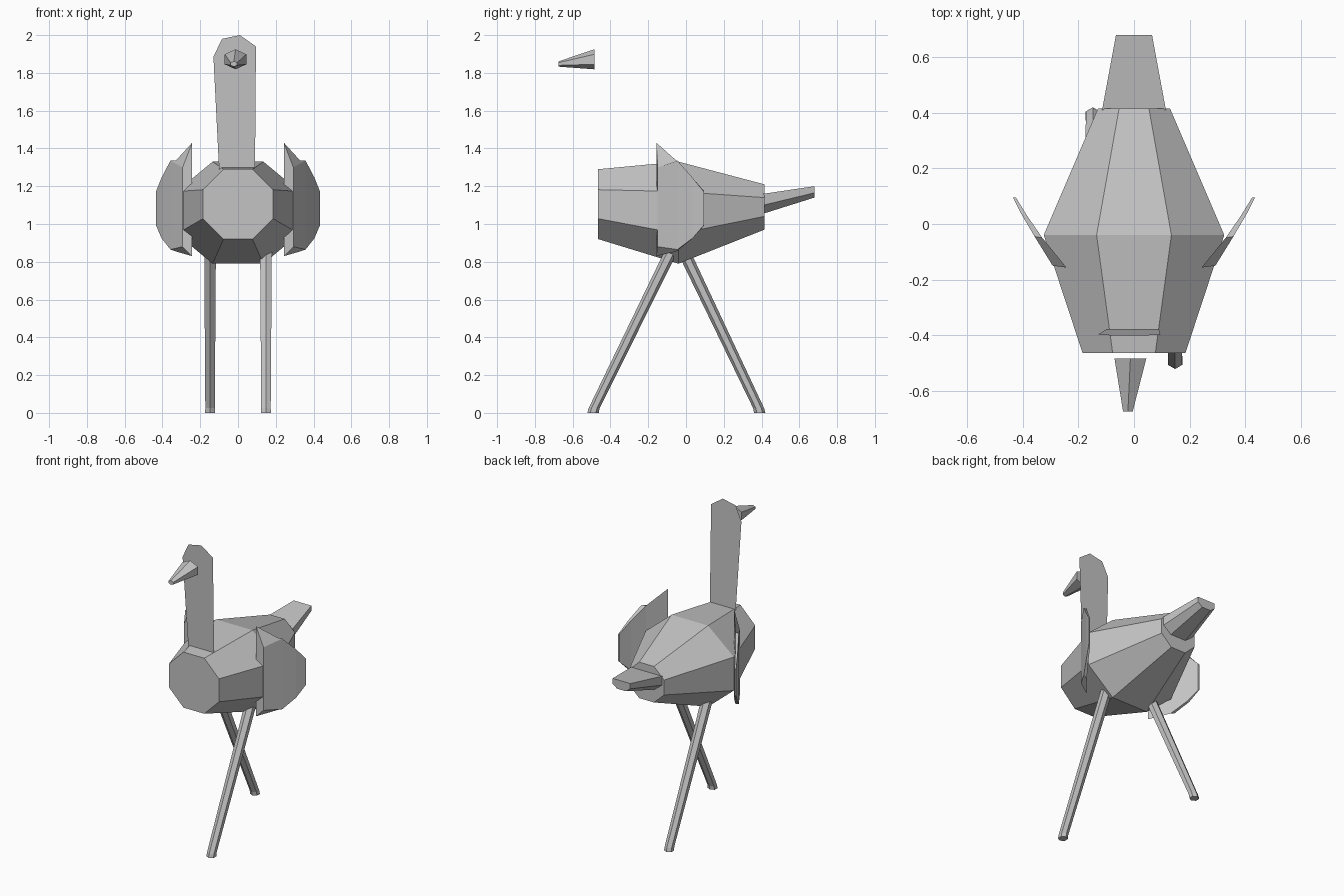
import bpy
import bmesh
from math import sin, cos, pi

cube = bpy.data.objects.get("Cube")
if cube:
    bpy.data.objects.remove(cube, do_unlink=True)

grey = bpy.data.materials.new("plain_grey")
grey.use_nodes = True
COLOUR = (0.55, 0.55, 0.55, 1)
grey.diffuse_color = COLOUR
grey.node_tree.nodes["Principled BSDF"].inputs["Base Color"].default_value = COLOUR


def finish(name, bm):
    """Turn a bmesh into a flat shaded object."""
    bmesh.ops.recalc_face_normals(bm, faces=bm.faces)
    mesh = bpy.data.meshes.new(name)
    bm.to_mesh(mesh)
    bm.free()
    mesh.materials.append(grey)
    obj = bpy.data.objects.new(name, mesh)
    bpy.context.collection.objects.link(obj)
    return obj


def loft(name, rings):
    """Skin a list of equal-length point rings and cap both ends."""
    bm = bmesh.new()
    loops = [[bm.verts.new(p) for p in ring] for ring in rings]
    n = len(loops[0])
    for a, b in zip(loops, loops[1:]):
        for i in range(n):
            j = (i + 1) % n
            bm.faces.new((a[i], a[j], b[j], b[i]))
    bm.faces.new(loops[0])
    bm.faces.new(loops[-1])
    return finish(name, bm)


def ngon(sides, rx, ry, turn):
    """Points of a stretched polygon, rx and ry being its corner radii."""
    angles = [2 * pi * (i + turn) / sides for i in range(sides)]
    return [(rx * cos(a), ry * sin(a)) for a in angles]


# Body: three octagons, flat side up (y, centre z, half width, half height)
body = []
for y, z, w, h in [(-0.465, 1.105, 0.185, 0.185),
                   (-0.04, 1.06, 0.325, 0.27),
                   (0.415, 1.09, 0.13, 0.12)]:
    k = cos(pi / 8)
    body.append([(u, y, z + v) for u, v in ngon(8, w / k, h / k, 0.5)])
loft("body", body)

# Tail: flat on top, bevelled underneath (y, half width, top, middle, bottom)
tail = []
for y, w, top, mid, low in [(0.41, 0.115, 1.16, 1.10, 1.055),
                            (0.68, 0.065, 1.20, 1.165, 1.14)]:
    tail.append([(-w, y, top), (w, y, top), (w, y, mid),
                 (w / 2, y, low), (-w / 2, y, low), (-w, y, mid)])
loft("tail", tail)

# Neck and head: one thin upright sheet, leaning slightly forward
bm = bmesh.new()
outline = [(-0.10, 1.285), (0.09, 1.285), (0.095, 1.94),
           (0.01, 2.0), (-0.085, 1.98), (-0.13, 1.885)]
bm.faces.new([bm.verts.new((x, -0.38 - (z - 1.285) * 0.03, z)) for x, z in outline])
finish("neck_and_head", bm)

# Beak: tapering hexagon in front of the head
beak = []
for x, y, z, rx, rz in [(-0.013, -0.485, 1.872, 0.066, 0.053),
                        (-0.022, -0.675, 1.847, 0.02, 0.014)]:
    beak.append([(x + u, y, z + v) for u, v in ngon(6, rx, rz, 0.5)])
loft("beak", beak)

# Legs: slanted six-sided rods, left one striding forward
for name, x, foot_y, hip_y in [("left_leg", 0.148, -0.492, -0.05),
                               ("right_leg", -0.148, 0.39, -0.04)]:
    rings = []
    for t, r in [(0, 0.03), (0.028, 0.029), (1, 0.036)]:
        y = foot_y + (hip_y - foot_y) * max(0, t - 0.015)
        rings.append([(x + u, y + v, 0.9 * t) for u, v in ngon(6, r, r, 0.5)])
    loft(name, rings)

# Wings: curved wedges (inner x, y, top, bottom, then the same outside)
stations = [
    ((0.243, -0.157, 1.43, 0.83), (0.293, -0.15, 1.30, 0.88)),
    ((0.33, -0.05, 1.335, 0.855), (0.358, -0.045, 1.335, 0.865)),
    ((0.385, 0.03, 1.25, 0.92), (0.405, 0.035, 1.245, 0.925)),
    ((0.425, 0.095, 1.175, 0.99), (0.435, 0.095, 1.17, 0.995)),
]
for name, side in [("left_wing", 1), ("right_wing", -1)]:
    rings = []
    for (xi, yi, ti, bi), (xo, yo, to, bo) in stations:
        rings.append([(side * xi, yi, ti), (side * xo, yo, to),
                      (side * xo, yo, bo), (side * xi, yi, bi)])
    loft(name, rings)
